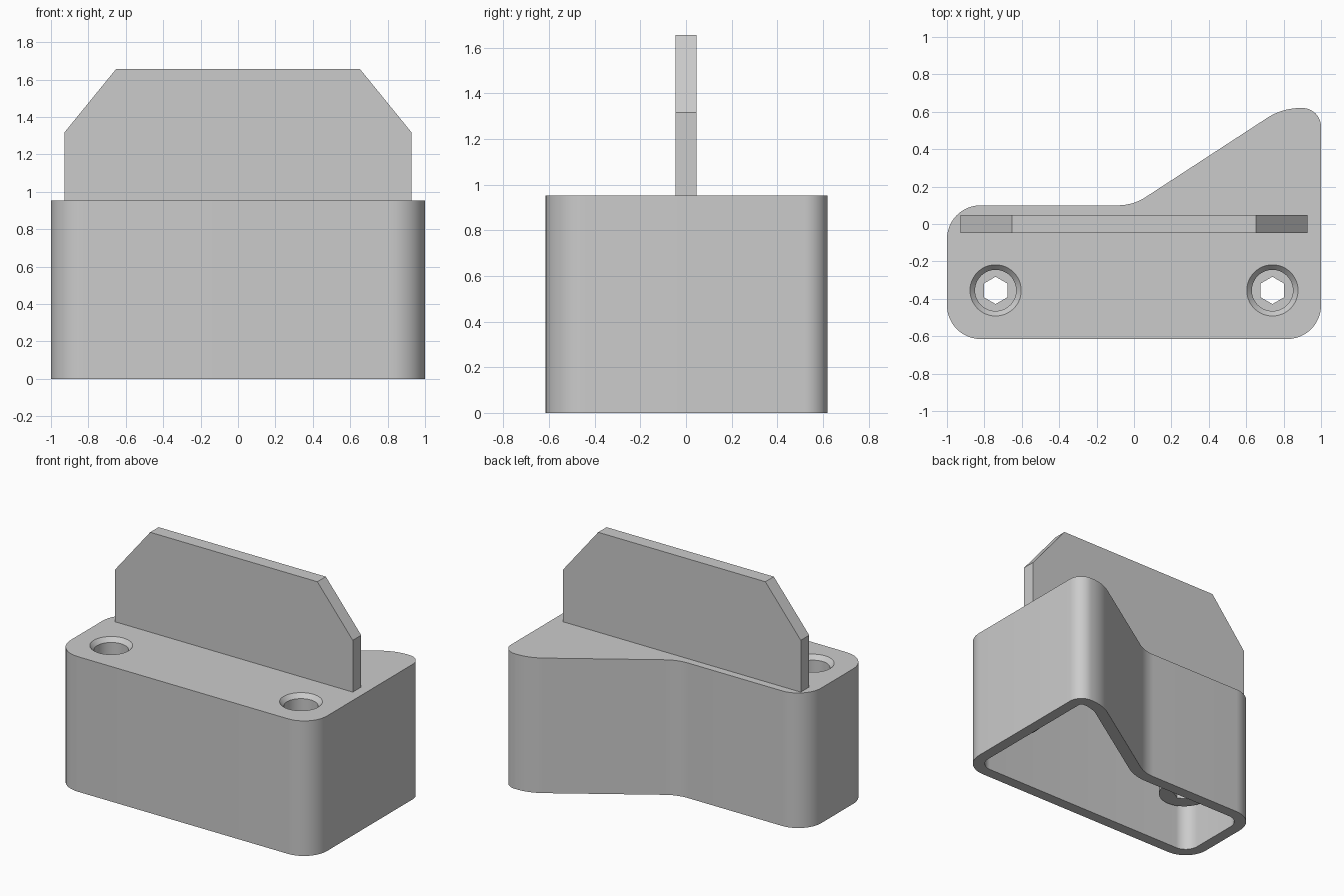
import bpy, bmesh, math
from mathutils import Vector

cube = bpy.data.objects.get("Cube")
if cube:
    bpy.data.objects.remove(cube, do_unlink=True)

grey = bpy.data.materials.new("plain_grey")
grey.use_nodes = True
grey.diffuse_color = (0.6, 0.6, 0.6, 1)
grey.node_tree.nodes["Principled BSDF"].inputs["Base Color"].default_value = (0.6, 0.6, 0.6, 1)

WALL = 0.08
TOP = 0.952
BOSS_BOTTOM = 0.31
# Footprint corners, counter-clockwise: x, y, fillet radius
FOOTPRINT = [(-1, -0.615, 0.18), (1, -0.615, 0.18), (1, 0.62, 0.1),
             (0.793, 0.62, 0.33), (-0.005, 0.1, 0.27), (-1, 0.1, 0.18)]


def outline(inset=0.0, steps=12):
    """Footprint moved inward by inset, with every corner rounded."""
    points = []
    count = len(FOOTPRINT)
    for i, (x, y, radius) in enumerate(FOOTPRINT):
        p = Vector((x, y))
        a = (p - Vector(FOOTPRINT[i - 1][:2])).normalized()
        b = (Vector(FOOTPRINT[(i + 1) % count][:2]) - p).normalized()
        na, nb = Vector((-a.y, a.x)), Vector((-b.y, b.x))
        turn = math.atan2(a.x * b.y - a.y * b.x, a.dot(b))
        side = 1 if turn > 0 else -1
        r = radius - side * inset
        half = (na + nb) / (1 + na.dot(nb))
        centre = p + half * (inset + side * r)
        start = math.atan2(-side * na.y, -side * na.x)
        for k in range(steps + 1):
            ang = start + turn * k / steps
            points.append(centre + r * Vector((math.cos(ang), math.sin(ang))))
    return points


def loft(name, loops):
    """Closed solid through matching loops of points, capped at both ends."""
    bm = bmesh.new()
    rings = [[bm.verts.new(p) for p in loop] for loop in loops]
    for low, high in zip(rings, rings[1:]):
        for k in range(len(low)):
            n = (k + 1) % len(low)
            bm.faces.new((low[k], low[n], high[n], high[k]))
    bm.faces.new(rings[0][::-1])
    bm.faces.new(rings[-1])
    bmesh.ops.recalc_face_normals(bm, faces=bm.faces[:])
    mesh = bpy.data.meshes.new(name)
    bm.to_mesh(mesh)
    bm.free()
    mesh.materials.append(grey)
    obj = bpy.data.objects.new(name, mesh)
    bpy.context.collection.objects.link(obj)
    return obj


def prism(name, points, low, high):
    return loft(name, [[(p.x, p.y, z) for p in points] for z in (low, high)])


def lathe(name, x, y, profile, sides=48, phase=0.0):
    """Solid of revolution from (radius, height) rings."""
    angles = [phase + math.tau * k / sides for k in range(sides)]
    return loft(name, [[(x + r * math.cos(t), y + r * math.sin(t), z) for t in angles]
                       for r, z in profile])


def combine(target, tool, operation):
    mod = target.modifiers.new(operation.lower(), "BOOLEAN")
    mod.operation = operation
    mod.solver = "EXACT"
    mod.object = tool
    bpy.context.view_layer.objects.active = target
    bpy.ops.object.modifier_apply(modifier=mod.name)
    bpy.data.objects.remove(tool, do_unlink=True)


# Hollow body, open underneath
body = prism("hollow_body", outline(), 0, TOP)
combine(body, prism("cavity_cutter", outline(WALL), -0.1, TOP - WALL), "DIFFERENCE")

# Screw posts with chamfered counterbores and hexagonal through holes
for x in (-0.74, 0.74):
    y = -0.355
    combine(body, lathe("screw_post", x, y, [(0.17, BOSS_BOTTOM), (0.17, TOP - 0.04)]), "UNION")
    bore = [(0.11, BOSS_BOTTOM + WALL), (0.11, TOP - 0.03), (0.137, TOP), (0.137, TOP + 0.1)]
    combine(body, lathe("bore_cutter", x, y, bore), "DIFFERENCE")
    hexagon = [(0.073, BOSS_BOTTOM - 0.1), (0.073, BOSS_BOTTOM + WALL + 0.1)]
    combine(body, lathe("hex_cutter", x, y, hexagon, 6, math.pi / 6), "DIFFERENCE")

# Upright plate with clipped upper corners
half_profile = [(0.928, TOP), (0.928, 1.317), (0.652, 1.656)]
profile = half_profile + [(-x, z) for x, z in reversed(half_profile)]
plate = loft("upright_plate", [[(x, y, z) for x, z in profile] for y in (-0.047, 0.047)])

# Smooth fillets, crisp edges
for obj in (body, plate):
    bpy.ops.object.select_all(action="DESELECT")
    obj.select_set(True)
    bpy.context.view_layer.objects.active = obj
    bpy.ops.object.shade_smooth_by_angle(angle=math.radians(30))
